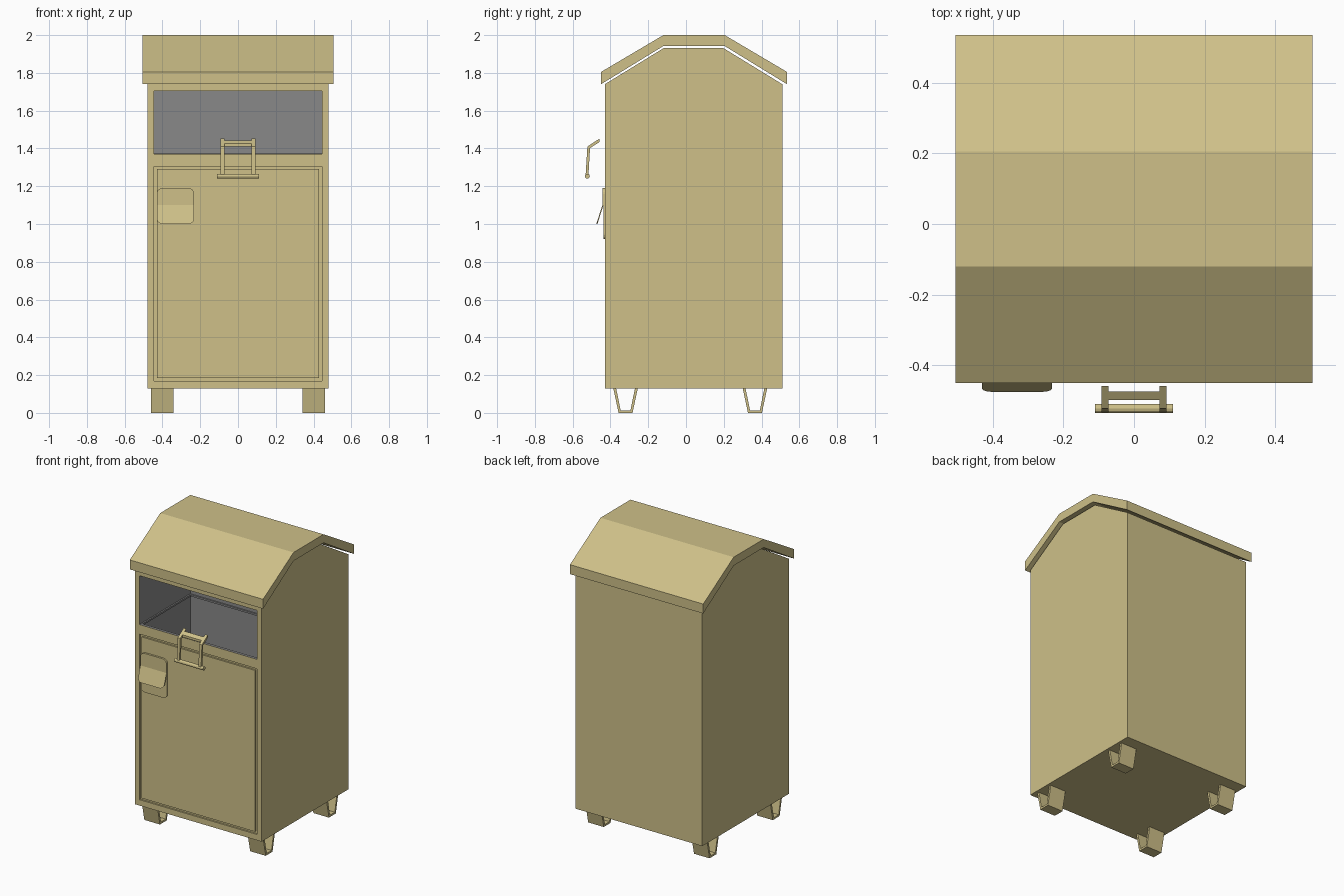
import bpy, bmesh, math

if "Cube" in bpy.data.objects:
    bpy.data.objects.remove(bpy.data.objects["Cube"])

def mat(name, col):
    m = bpy.data.materials.new(name)
    m.diffuse_color = (*col, 1)
    m.use_nodes = True
    m.node_tree.nodes["Principled BSDF"].inputs["Base Color"].default_value = m.diffuse_color
    return m

TAN = mat("tan_paint", (0.62, 0.53, 0.25))
GREY = mat("grey_lining", (0.25, 0.25, 0.25))

def finish(name, bm, mats=(TAN,), index=0):
    bmesh.ops.recalc_face_normals(bm, faces=bm.faces)
    for f in bm.faces:
        f.material_index = index
    me = bpy.data.meshes.new(name)
    bm.to_mesh(me)
    bm.free()
    for m in mats:
        me.materials.append(m)
    ob = bpy.data.objects.new(name, me)
    bpy.context.collection.objects.link(ob)
    return ob

def extrude(bm, pts, vec):
    f = bm.faces.new([bm.verts.new(p) for p in pts])
    r = bmesh.ops.extrude_face_region(bm, geom=[f])
    vs = [v for v in r["geom"] if isinstance(v, bmesh.types.BMVert)]
    bmesh.ops.translate(bm, verts=vs, vec=vec)

def prism(name, yz, spans, **kw):
    """Extrude a side profile along x over one or more spans."""
    bm = bmesh.new()
    for x0, x1 in spans:
        extrude(bm, [(x0, y, z) for y, z in yz], (x1 - x0, 0, 0))
    return finish(name, bm, **kw)

def rect(y0, y1, z0, z1):
    return [(y0, z0), (y1, z0), (y1, z1), (y0, z1)]

def rounded_plate(x0, x1, z0, z1, y0, y1, r):
    """Rounded rectangle in the front plane, with thickness along y."""
    bm = bmesh.new()
    pts = []
    corners = [(x1 - r, z1 - r), (x0 + r, z1 - r), (x0 + r, z0 + r), (x1 - r, z0 + r)]
    for i, (cx, cz) in enumerate(corners):
        for k in range(6):
            a = math.pi / 2 * (i + k / 5)
            pts.append((cx + r * math.cos(a), y0, cz + r * math.sin(a)))
    extrude(bm, pts, (0, y1 - y0, 0))
    return bm

# Cabinet body with a gabled top
body = prism("cabinet_body", [(-0.43, 0.13), (0.51, 0.13), (0.51, 1.74), (0.195, 1.933),
                              (-0.115, 1.933), (-0.43, 1.74)], [(-0.48, 0.48)], mats=(TAN, GREY))

# Hollow behind the opening, and the shallow door recess
chute = prism("chute_cutter", [(-0.5, 1.37), (-0.41, 1.37), (-0.41, 1.0), (0.12, 1.0),
                               (0.12, 1.705), (-0.5, 1.705)], [(-0.445, 0.445)],
              mats=(TAN, GREY), index=1)
recess = prism("door_recess_cutter", rect(-0.5, -0.418, 0.17, 1.305), [(-0.445, 0.445)],
               mats=(TAN, GREY))
for c in (chute, recess):
    c.hide_render = True
    c.hide_viewport = True
    c.display_type = 'WIRE'
    m = body.modifiers.new(c.name, 'BOOLEAN')
    m.operation = 'DIFFERENCE'
    m.solver = 'EXACT'
    m.object = c

# Door panel set in its recess
prism("door_panel", rect(-0.43, -0.417, 0.185, 1.29), [(-0.43, 0.43)])

# Thin ledge round the inside of the chute
prism("chute_back_ledge", rect(0.11, 0.122, 1.36, 1.372), [(-0.445, 0.445)], mats=(GREY,))
prism("chute_side_ledges", rect(-0.41, 0.11, 1.36, 1.372),
      [(-0.447, -0.435), (0.435, 0.447)], mats=(GREY,))

# Folded sheet roof
prism("roof", [(-0.45, 1.74), (-0.45, 1.805), (-0.12, 2.0), (0.205, 2.0), (0.535, 1.805),
               (0.535, 1.74), (0.205, 1.942), (-0.12, 1.942)], [(-0.505, 0.505)])

# Folded strip feet
for label, c in (("front", -0.32), ("rear", 0.365)):
    prof = [(c - 0.065, 0.131), (c - 0.037, 0), (c + 0.037, 0), (c + 0.065, 0.131),
            (c + 0.05, 0.131), (c + 0.026, 0.013), (c - 0.026, 0.013), (c - 0.05, 0.131)]
    prism(label + "_feet", prof, [(-0.46, -0.342), (0.342, 0.46)])

# Pull handle: two bent arms, a cross strip and a round grip
prism("handle_arms", [(-0.458, 1.452), (-0.522, 1.41), (-0.532, 1.25), (-0.517, 1.25),
                      (-0.508, 1.402), (-0.458, 1.434)], [(-0.092, -0.072), (0.072, 0.092)])
prism("handle_cross_strip", [(-0.474, 1.441), (-0.498, 1.426), (-0.498, 1.41),
                             (-0.474, 1.426)], [(-0.072, 0.072)])
prism("handle_grip", [(-0.522 + 0.013 * math.cos(a * math.pi / 6),
                       1.253 + 0.013 * math.sin(a * math.pi / 6)) for a in range(12)],
      [(-0.11, 0.11)])

# Lock plate and its hinged rain flap
finish("lock_plate", rounded_plate(-0.43, -0.232, 0.92, 1.19, -0.437, -0.429, 0.03))
bm = rounded_plate(-0.43, -0.232, 1.0, 1.19, -0.443, -0.437, 0.03)
bmesh.ops.bisect_plane(bm, geom=bm.verts[:] + bm.edges[:] + bm.faces[:],
                       plane_co=(0, 0, 1.1), plane_no=(0, 0, 1))
for v in bm.verts:
    if v.co.z < 1.1:
        v.co.y -= (1.1 - v.co.z) * 0.32
finish("lock_flap", bm)
